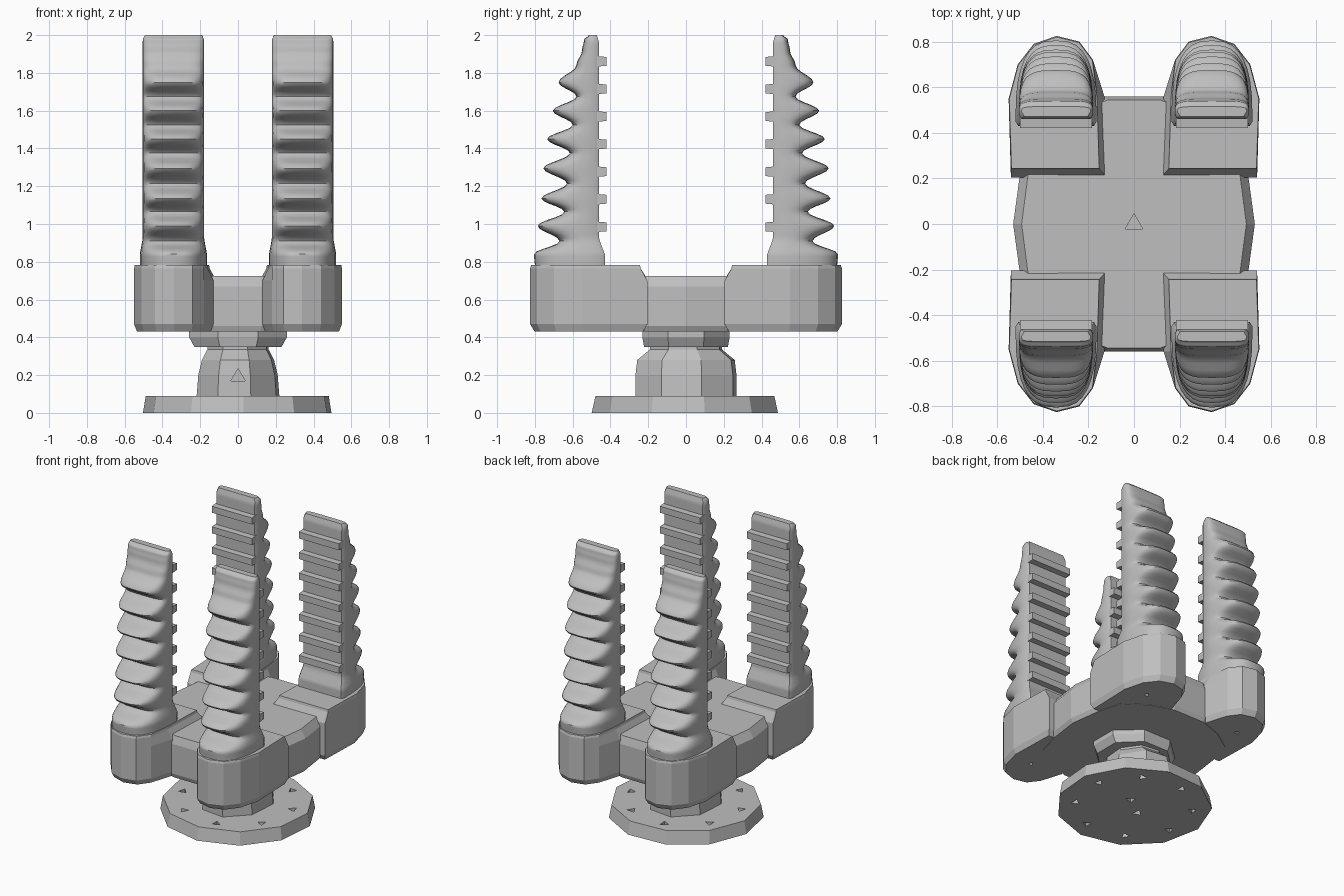
import bpy, bmesh, math
from mathutils import Matrix, Vector

cube = bpy.data.objects.get("Cube")
if cube:
    bpy.data.objects.remove(cube, do_unlink=True)

# One plain grey for everything
grey = bpy.data.materials.new("plain_grey")
grey.use_nodes = True
grey.diffuse_color = (0.52, 0.52, 0.52, 1)
grey.node_tree.nodes["Principled BSDF"].inputs["Base Color"].default_value = (0.52, 0.52, 0.52, 1)


def finish(name, bm, smooth=False):
    bmesh.ops.recalc_face_normals(bm, faces=bm.faces)
    mesh = bpy.data.meshes.new(name)
    bm.to_mesh(mesh)
    bm.free()
    mesh.materials.append(grey)
    obj = bpy.data.objects.new(name, mesh)
    bpy.context.collection.objects.link(obj)
    if smooth:
        bpy.ops.object.select_all(action="DESELECT")
        obj.select_set(True)
        bpy.context.view_layer.objects.active = obj
        bpy.ops.object.shade_smooth_by_angle(angle=math.radians(40))
    return obj


def loft(name, rings, smooth=False):
    """Skin a stack of equal-length closed rings and cap both ends."""
    bm = bmesh.new()
    rows = [[bm.verts.new(p) for p in ring] for ring in rings]
    n = len(rows[0])
    for a, b in zip(rows, rows[1:]):
        for i in range(n):
            j = (i + 1) % n
            bm.faces.new((a[i], a[j], b[j], b[i]))
    bm.faces.new(rows[0])
    bm.faces.new(rows[-1])
    return finish(name, bm, smooth)


def oval(z, rx, ry, n, turn=0.0):
    return [(rx * math.cos(turn + math.tau * i / n),
             ry * math.sin(turn + math.tau * i / n), z) for i in range(n)]


def cut_holes(obj, holes):
    """Cut three-sided holes given as (centre, radius, depth, along_y)."""
    bm = bmesh.new()
    for centre, radius, depth, along_y in holes:
        turn = Matrix.Rotation(math.pi / 2 if along_y else 0, 4, "X")
        spin = Matrix.Rotation(centre[0] * 5, 4, "Z")
        bmesh.ops.create_cone(bm, cap_ends=True, segments=3, radius1=radius, radius2=radius,
                              depth=depth, matrix=Matrix.Translation(centre) @ turn @ spin)
    cutter = finish("hole_cutter", bm)
    cutter.hide_render = True
    mod = obj.modifiers.new("holes", "BOOLEAN")
    mod.operation, mod.solver, mod.object = "DIFFERENCE", "EXACT", cutter
    bpy.context.view_layer.objects.active = obj
    bpy.ops.object.modifier_apply(modifier=mod.name)
    bpy.data.objects.remove(cutter, do_unlink=True)


# Mounting disc with bolt holes
disc = loft("mounting_disc", [oval(0, .505, .5, 11, .2), oval(.09, .49, .48, 11, .2)])
bolts = [((.38 * math.cos(a), .38 * math.sin(a), .045), .032, .3, False)
         for a in (math.tau * (i + .3) / 8 for i in range(8))]
bolts += [((.07, .05, 0), .035, .1, False), ((-.07, -.05, 0), .035, .1, False)]
cut_holes(disc, bolts)

# Faceted post and the flange above it
post = loft("post", [oval(z, rx, ry, 8, .3) for z, rx, ry in
                     ((.08, .23, .28), (.2, .22, .28), (.28, .2, .27), (.335, .17, .2), (.36, .17, .2))])
cut_holes(post, [((0, -.28, .19), .045, .2, True)])
loft("flange", [oval(z, rx, ry, 8, math.pi / 8) for z, rx, ry in
                ((.35, .25, .24), (.4, .28, .25), (.45, .28, .25))])

# Palm: a plate spanning the four pods
quarter = [(.53, 0), (.5, .22), (.45, .4), (.3, .5), (.125, .56)]
outline = (quarter + [(-x, y) for x, y in quarter[::-1]]
           + [(-x, -y) for x, y in quarter[1:]]
           + [(x, -y) for x, y in quarter[:0:-1]])
palm = loft("palm", [[(x * sx, y * sy, z) for x, y in outline]
                     for z, sx, sy in ((.43, .97, .98), (.46, 1, 1), (.67, 1, 1), (.725, .93, .97))])
cut_holes(palm, [((0, 0, .72), .045, .1, False)])


# Rounded pods that hold the fingers
POD = [(.15, .24), (.54, .24), (.55, .55), (.51, .70), (.44, .79),
       (.34, .825), (.24, .80), (.18, .72), (.16, .56)]
POD_LOW = [(.115, .2), (.54, .205)] + POD[2:-1] + [(.13, .56)]


def make_pod(side, sx, sy):
    rings = []
    for z, scale, shape in ((.432, .93, POD_LOW), (.47, 1, POD_LOW), (.70, 1, POD_LOW),
                            (.765, 1, POD), (.782, .985, POD)):
        rings.append([(sx * (.34 + (x - .34) * scale), sy * (.5 + (y - .5) * scale), z)
                      for x, y in shape])
    pod = loft(side + "_pod", rings)
    cut_holes(pod, [((sx * .38, sy * .58, .43), .022, .1, False)])


# Bellows profile: height, depth outward from the inner face
BELLOWS = [(.775, .34), (.84, .345), (.91, .21), (.99, .325), (1.065, .185), (1.135, .305),
           (1.215, .17), (1.295, .295), (1.375, .155), (1.45, .275), (1.525, .14),
           (1.60, .245), (1.675, .12), (1.75, .215), (1.84, .12), (1.92, .09),
           (1.975, .08), (2.0, .055)]


def bellows_rows(steps=5):
    for (z0, d0), (z1, d1) in zip(BELLOWS, BELLOWS[1:]):
        for k in range(steps):
            t = k / steps
            yield z0 + (z1 - z0) * t, d0 + (d1 - d0) * (1 - math.cos(math.pi * t)) / 2
    yield BELLOWS[-1]


def make_finger(side, sx, sy):
    rings = []
    for z, depth in bellows_rows():
        foot = max(0, min(1, (.92 - z) / .08))
        tip = max(0, (z - 1.96) / .04)
        inner = .46 - .03 * foot + .012 * tip
        outer = .46 + depth
        half = .163 + .015 * foot - .012 * tip * tip
        power = .32 + 1.2 * depth
        ring = []
        for i in range(17):
            a = math.pi * i / 16
            c, s = math.cos(a), math.sin(a)
            x = half * math.copysign(abs(c) ** power, c)
            y = inner + .02 + (outer - inner - .02) * max(s, 0) ** power
            ring.append((sx * (.342 + x), sy * y, z))
        for x in (-half + .012, half - .012):
            ring.append((sx * (.342 + x), sy * inner, z))
        rings.append(ring)
    loft(side + "_finger", rings, smooth=True)


# Grip bars across the inner face of each finger
def make_grips(side, sx, sy):
    bm = bmesh.new()
    for i in range(7):
        z = .985 + i * .146
        size = Vector((.315, .065, .058))
        made = bmesh.ops.create_cube(bm, size=1, matrix=Matrix.Translation(
            (sx * .342, sy * .4525, z)) @ Matrix.Diagonal((*size, 1)))
        for v in made["verts"]:
            if abs(v.co.y) < .44:
                v.co.z = z + (v.co.z - z) * .8
    finish(side + "_grip_bars", bm)


for sy, row in ((-1, "front"), (1, "back")):
    for sx, hand in ((-1, "right"), (1, "left")):
        side = row + "_" + hand
        make_pod(side, sx, sy)
        make_finger(side, sx, sy)
        make_grips(side, sx, sy)
